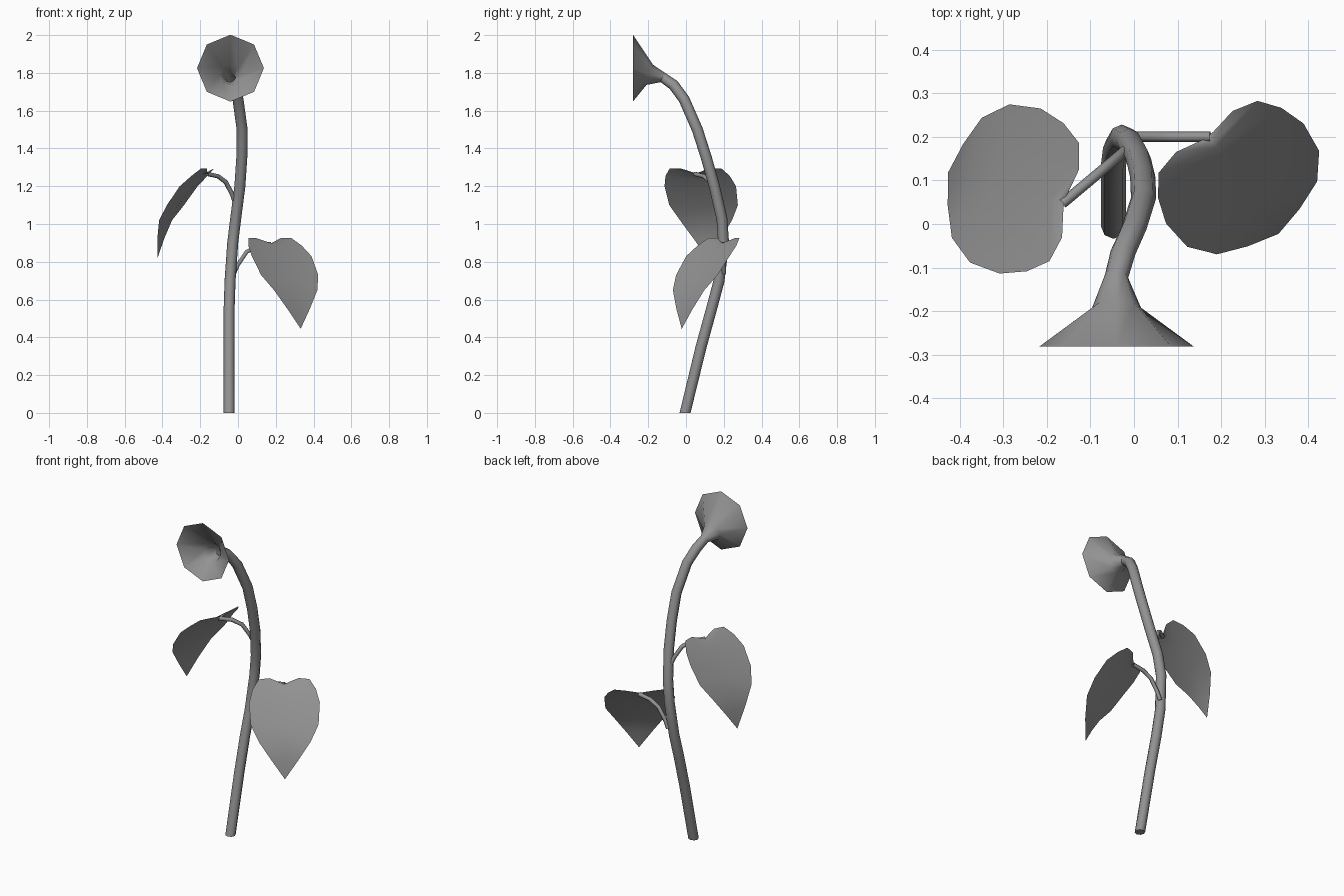
import bpy
from math import cos, sin, pi, radians
from mathutils import Vector, Matrix

if "Cube" in bpy.data.objects:
    bpy.data.objects.remove(bpy.data.objects["Cube"])

# One dark grey for the whole plant
grey = bpy.data.materials.new("dark_grey")
grey.diffuse_color = (.29, .29, .29, 1)
grey.use_nodes = True
grey.node_tree.nodes["Principled BSDF"].inputs["Base Color"].default_value = grey.diffuse_color


def make(name, verts, faces):
    me = bpy.data.meshes.new(name)
    me.from_pydata([tuple(v) for v in verts], [], faces)
    me.polygons.foreach_set("use_smooth", [len(p.vertices) < 5 for p in me.polygons])
    me.materials.append(grey)
    me.update()
    ob = bpy.data.objects.new(name, me)
    bpy.context.collection.objects.link(ob)
    return ob


def tube(name, path, radii, sides, ref, first=None, last=None, cap=True):
    """Rings swept along a path; ref sets where each ring's first vertex lies."""
    pts = [Vector(p) for p in path]
    verts, faces, n = [], [], len(pts)
    for i, p in enumerate(pts):
        t = (pts[min(i + 1, n - 1)] - pts[max(i - 1, 0)]).normalized()
        if i == 0 and first:
            t = Vector(first).normalized()
        if i == n - 1 and last:
            t = Vector(last).normalized()
        a = Vector(ref)
        a = (a - a.dot(t) * t).normalized()
        b = t.cross(a)
        for k in range(sides):
            w = 2 * pi * k / sides
            verts.append(p + radii[i] * (cos(w) * a + sin(w) * b))
    for i in range(n - 1):
        for k in range(sides):
            j = (k + 1) % sides
            faces.append((i * sides + k, i * sides + j,
                          (i + 1) * sides + j, (i + 1) * sides + k))
    if cap:
        faces.append(tuple(reversed(range(sides))))
    return make(name, verts, faces)


# Stem: bends back, then nods forward to the flower
neck = (-.04, -.12, 1.774)
neck_dir = (-.15, -.83, .5)
stem = [(-.047, -.005, 0), (-.047, .08, .35), (-.047, .135, .55), (-.042, .175, .70),
        (-.028, .199, .90), (-.012, .19, 1.03), (.01, .15, 1.2), (.02, .108, 1.35),
        (.022, .06, 1.5), (.0, -.01, 1.66), (-.025, -.065, 1.735), neck]
tube("stem", stem, [.029] * 11 + [.027], 8, (1, 0, 0), first=(0, 0, 1), last=neck_dir)

# Flower: open eight-sided trumpet
tube("flower", [neck, (-.04, -.192, 1.79), (-.04, -.281, 1.825)], [.027, .056, .177], 8,
     (1, 0, 0), first=neck_dir, last=(0, -1, 0), cap=False)

# Leaf half outline (side, forward, height) and midrib (forward, height), from the notch
RIM = [(.02, -.003, .008), (.08, -.015, .03), (.14, 0, .03), (.175, .045, -.01),
       (.195, .104, -.065), (.187, .176, -.165), (.142, .23, -.245), (.073, .257, -.345)]
RIB = [(0, 0), (.015, .003), (.03, -.005), (.055, -.035),
       (.098, -.085), (.168, -.175), (.222, -.255), (.255, -.35)]
TIP = (0, .275, -.45)
PETIOLE = [(.01, -.155), (.03, -.11), (.075, -.043), (.13, -.012), (.205, 0)]


def leaf(name, origin, angle):
    """Petiole leaves along +x, leaf hangs 54 degrees clockwise of it."""
    place = Matrix.Translation(origin) @ Matrix.Rotation(radians(angle), 4, 'Z')
    tube(name + "_stalk", [place @ Vector((r, 0, z)) for r, z in PETIOLE],
         [.012] * 5, 6, place.to_3x3() @ Vector((0, 1, 0)))
    turn = place @ Matrix.Translation((.2, 0, 0)) @ Matrix.Rotation(radians(-54), 4, 'Z')
    n = len(RIM)
    local = [(0, d, z) for d, z in RIB] + RIM + [(-s, d, z) for s, d, z in RIM] + [TIP]
    verts = [turn @ Vector((d, s, z)) for s, d, z in local]
    tip = 3 * n
    faces = []
    for i in range(n - 1):
        faces.append((i, i + 1, n + i + 1, n + i))
        faces.append((i + 1, i, 2 * n + i, 2 * n + i + 1))
    faces += [(n - 1, tip, 2 * n - 1), (tip, n - 1, 3 * n - 1)]
    make(name, verts, faces)


leaf("lower_leaf", (-.03, .2, .895), 0)
leaf("upper_leaf", (-.007, .179, 1.265), 220)
